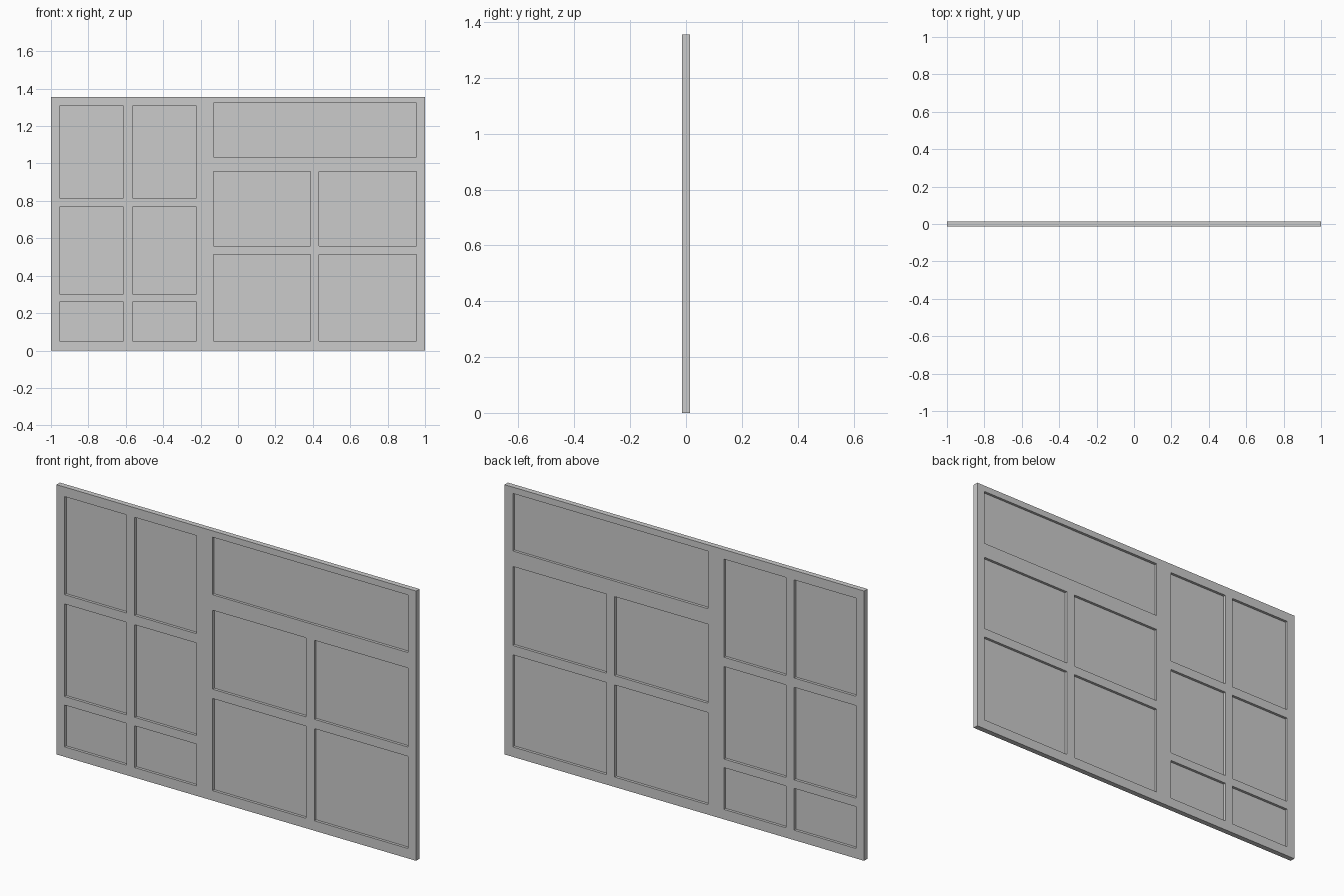
import bpy
from math import pi

if "Cube" in bpy.data.objects:
    bpy.data.objects.remove(bpy.data.objects["Cube"])

HEIGHT = 1.356
HALF_DEPTH = 0.0135

# Pane openings as column ranges (x) and row ranges (z)
left_cols = [(-0.955, -0.611), (-0.565, -0.221)]
left_rows = [(0.05, 0.26), (0.303, 0.768), (0.815, 1.308)]
right_cols = [(-0.132, 0.387), (0.434, 0.954)]
right_rows = [(0.05, 0.513), (0.56, 0.957)]
top_row = (1.035, 1.324)

openings = [(c, r) for c in left_cols for r in left_rows]
openings += [(c, r) for c in right_cols for r in right_rows]
top_opening = ((right_cols[0][0], right_cols[1][1]), top_row)


def corners(xs, zs):
    return [(xs[0], zs[0]), (xs[1], zs[0]), (xs[1], zs[1]), (xs[0], zs[1])]


def link(name, data):
    ob = bpy.data.objects.new(name, data)
    bpy.context.collection.objects.link(ob)
    return ob


# Frame: one extruded profile, outer rectangle with the openings cut out
curve = bpy.data.curves.new("window_frame", 'CURVE')
curve.dimensions = '2D'
curve.fill_mode = 'BOTH'
curve.extrude = HALF_DEPTH
for xs, zs in [((-1, 1), (0, HEIGHT))] + openings + [top_opening]:
    spline = curve.splines.new('POLY')
    spline.points.add(3)
    for p, (x, z) in zip(spline.points, corners(xs, zs)):
        p.co = (x, z, 0, 1)
    spline.use_cyclic_u = True
frame = link("window_frame", curve)
frame.rotation_euler.x = pi / 2
bpy.context.view_layer.objects.active = frame
frame.select_set(True)
bpy.ops.object.convert(target='MESH')
bpy.ops.object.transform_apply(rotation=True)
bpy.ops.object.shade_flat()

# Glass: flat sheets in the middle of the frame depth
glass = bpy.data.materials.new("glass")
glass.diffuse_color = (0.8, 0.8, 0.8, 0.85)
glass.use_nodes = True
glass.node_tree.nodes["Principled BSDF"].inputs["Base Color"].default_value = glass.diffuse_color


def pane(name, xs, zs, y=0.0):
    me = bpy.data.meshes.new(name)
    me.from_pydata([(x, y, z) for x, z in corners(xs, zs)], [], [(0, 1, 2, 3)])
    me.materials.append(glass)
    link(name, me)


for i, (xs, zs) in enumerate(openings):
    pane(f"glass_pane_{i + 1}", xs, zs)

# Wide top light: two sheets overlapping above the right mullion
pane("top_pane_left", (right_cols[0][0], right_cols[1][0]), top_row, -0.0005)
pane("top_pane_right", (right_cols[0][1], right_cols[1][1]), top_row, 0.0005)
